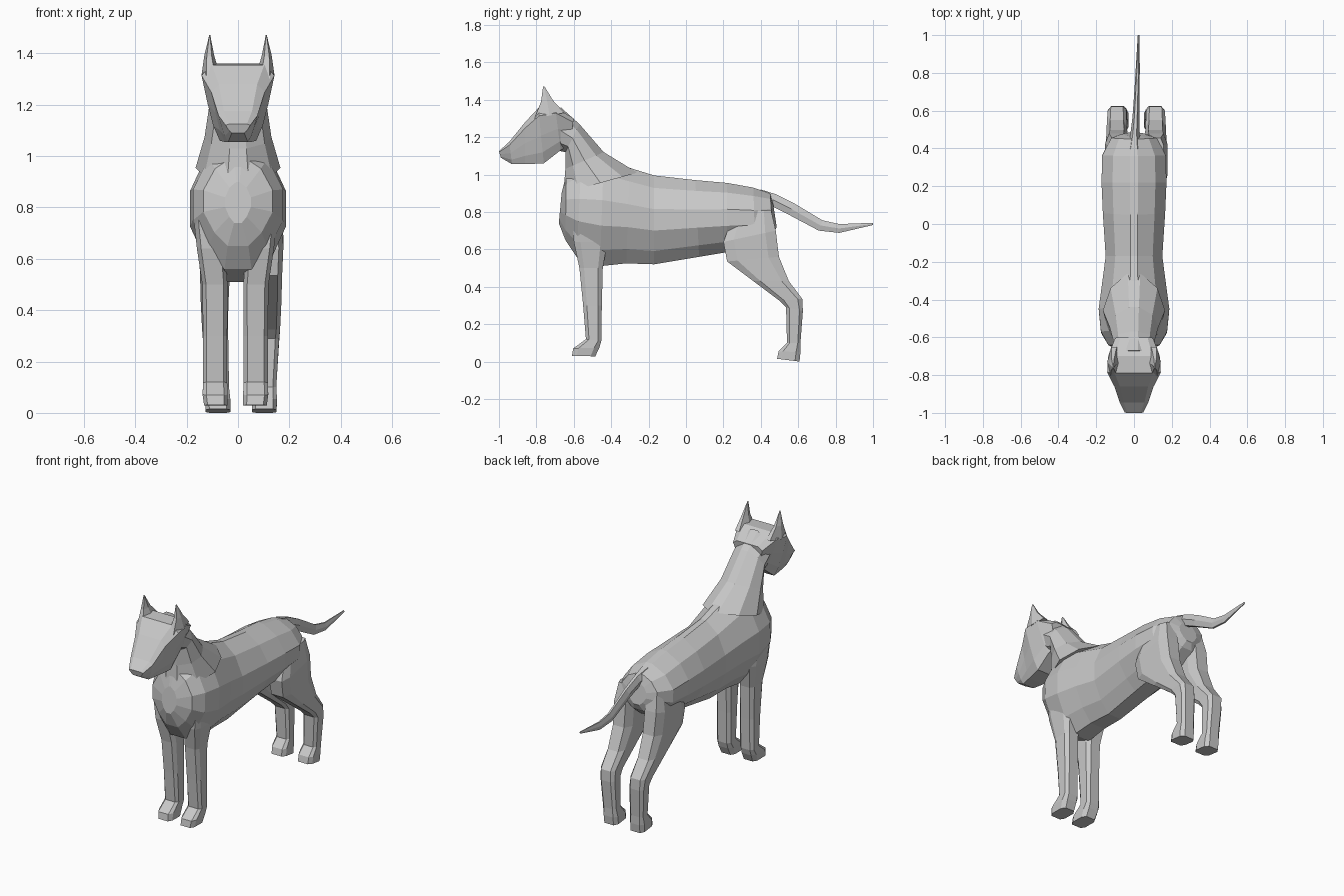
import bpy, bmesh

grey = bpy.data.materials.new("plain_grey")
grey.diffuse_color = (0.58, 0.58, 0.58, 1)

# half cross-sections: (position along the ring axis, share of half width)
BARREL = [(0, .3), (.15, .68), (.38, 1), (.62, 1), (.86, .66), (1, .12)]
LIMB = [(0, .7), (.2, 1), (.8, 1), (1, .65)]
SKULL = [(0, .5), (.2, .68), (.5, .84), (.86, 1), (1, .72)]
NECK = [(0, .25), (.2, .8), (.5, 1), (.8, .75), (1, .2)]
THIN = [(0, .5), (.5, 1), (1, .4)]


def loft(name, rows, profile, side=1, centre=0.0):
    """Skin rings; each row is (y, z) start, (y, z) end, half width, x centre."""
    bm = bmesh.new()
    rings = []
    for ya, za, yb, zb, hw, cx in rows:
        outline = [(t, w) for t, w in profile] + [(t, -w) for t, w in reversed(profile)]
        rings.append([bm.verts.new((centre + side * (cx + w * hw),
                                    ya + (yb - ya) * t, za + (zb - za) * t))
                      for t, w in outline])
    n = len(rings[0])
    for a, b in zip(rings, rings[1:]):
        for i in range(n):
            j = (i + 1) % n
            bm.faces.new((a[i], a[j], b[j], b[i]))
    bm.faces.new(rings[0])
    bm.faces.new(rings[-1])
    bmesh.ops.recalc_face_normals(bm, faces=bm.faces)
    me = bpy.data.meshes.new(name)
    bm.to_mesh(me)
    bm.free()
    me.materials.append(grey)
    ob = bpy.data.objects.new(name, me)
    bpy.context.collection.objects.link(ob)
    return ob


# torso, chest to rump
loft("torso", [
    (-.680, .74, -.665, .90, .05, 0),
    (-.645, .65, -.640, 1.0, .135, 0),
    (-.585, .56, -.560, 1.06, .175, 0),
    (-.460, .51, -.440, 1.08, .187, 0),
    (-.320, .525, -.300, 1.035, .168, 0),
    (-.170, .52, -.170, .995, .150, 0),
    (.070, .56, .050, .970, .165, 0),
    (.220, .585, .220, .955, .172, 0),
    (.370, .61, .360, .930, .168, 0),
    (.465, .68, .450, .900, .120, 0),
    (.485, .72, .465, .850, .060, 0)], BARREL)

# neck, throat to nape
loft("neck", [
    (-.70, 1.13, -.67, 1.36, .105, 0),
    (-.645, 1.12, -.57, 1.27, .112, 0),
    (-.645, 1.03, -.44, 1.12, .130, 0),
    (-.655, .90, -.26, 1.01, .165, 0)], NECK)

# head, nose to back of skull
loft("head", [
    (-.990, 1.09, -1.0, 1.125, .048, 0),
    (-.930, 1.055, -.945, 1.175, .076, 0),
    (-.860, 1.055, -.860, 1.28, .104, 0),
    (-.760, 1.06, -.790, 1.355, .142, 0),
    (-.670, 1.13, -.700, 1.36, .136, 0),
    (-.620, 1.16, -.600, 1.30, .100, 0)], SKULL)

# tail, dropping then lifting at the tip
loft("tail", [
    (.36, .83, .40, .92, .045, 0),
    (.46, .83, .48, .895, .024, .004),
    (.55, .785, .58, .845, .018, .010),
    (.71, .70, .73, .755, .013, .016),
    (.82, .688, .82, .735, .011, .020),
    (1.0, .73, 1.0, .742, .004, .024)], THIN)

for side, label in ((-1, "left"), (1, "right")):
    # front leg with paw
    loft("front_leg_" + label, [
        (-.605, .78, -.43, .78, .060, .105),
        (-.600, .64, -.42, .64, .055, .095),
        (-.570, .50, -.445, .50, .049, .080),
        (-.550, .30, -.450, .30, .047, .079),
        (-.535, .12, -.453, .11, .047, .079),
        (-.603, .07, -.463, .075, .049, .079),
        (-.610, .03, -.485, .028, .046, .076)], LIMB, side, -.01)
    # hind leg with thigh, hock and paw
    loft("hind_leg_" + label, [
        (.26, .80, .455, .81, .045, .100),
        (.20, .64, .480, .70, .060, .105),
        (.22, .535, .497, .56, .058, .102),
        (.36, .43, .550, .43, .054, .103),
        (.50, .325, .622, .335, .050, .102),
        (.535, .29, .625, .27, .049, .099),
        (.540, .10, .612, .10, .045, .092),
        (.495, .055, .612, .05, .049, .091),
        (.487, .015, .607, .0, .048, .090)], LIMB, side, .012)
    # pointed ear
    loft("ear_" + label, [
        (-.81, 1.30, -.65, 1.33, .036, .106),
        (-.775, 1.39, -.71, 1.395, .019, .112),
        (-.764, 1.472, -.756, 1.470, .002, .110)], THIN, side)
